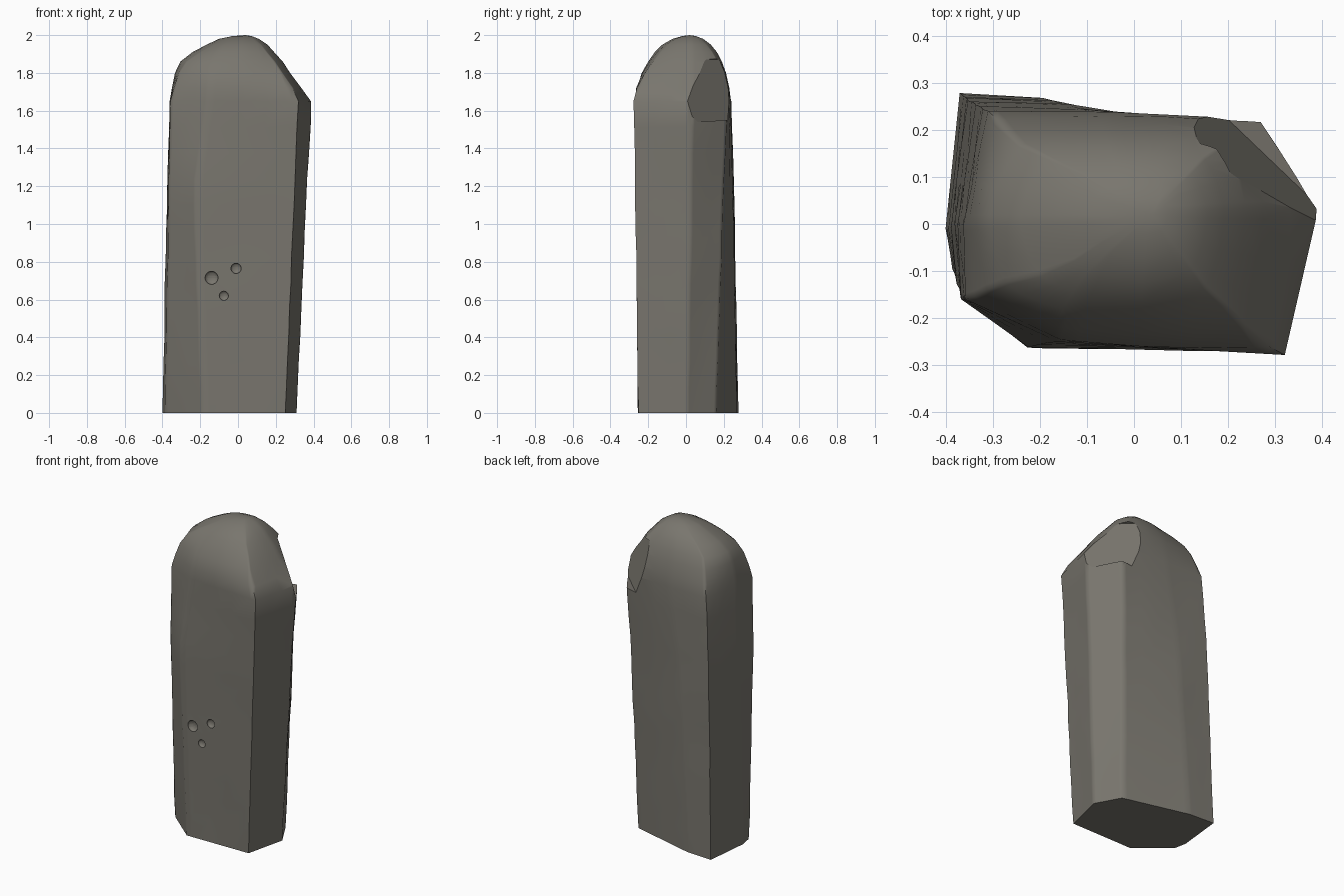
import bpy
import bmesh
import math
from mathutils import Vector, noise

cube = bpy.data.objects.get("Cube")
if cube:
    bpy.data.objects.remove(cube, do_unlink=True)

stone_grey = bpy.data.materials.new("stone grey")
stone_grey.use_nodes = True
colour = (0.19, 0.18, 0.155, 1)
stone_grey.diffuse_color = colour
stone_grey.node_tree.nodes["Principled BSDF"].inputs["Base Color"].default_value = colour

# Cross-sections of the shaft, counter-clockwise from the front right corner
BASE = [(.25, -.25), (.31, .005), (.225, .16), (-.2, .268), (-.37, .278),
        (-.4, -.01), (-.385, -.085), (-.185, -.255)]
MIDDLE = [(.3, -.27), (.365, .025), (.255, .2), (-.12, .247), (-.34, .255),
          (-.374, 0), (-.366, -.16), (-.23, -.262)]
SHOULDER = [(.32, -.278), (.392, .035), (.272, .222), (-.05, .238), (-.31, .24),
            (-.362, 0), (-.358, -.16), (-.16, -.25)]
MIDDLE_Z, SHOULDER_Z = 1.2, 1.65

# Rounded top: height, then remaining reach to the left, right, front and back
APEX = Vector((.04, .02, 2))
DOME = [(1.72, .97, .84, .98, .96), (1.8, .93, .67, .87, .88),
        (1.86, .86, .56, .75, .78), (1.91, .7, .43, .63, .66),
        (1.95, .51, .33, .49, .51), (1.98, .35, .2, .31, .33),
        (1.995, .17, .09, .14, .16)]


def outline(corners):
    """Add points along each side, close to its ends so that corners stay crisp."""
    points = []
    for i, corner in enumerate(corners):
        a, b = Vector(corner), Vector(corners[(i + 1) % len(corners)])
        points += [a.lerp(b, t) for t in (0, .08, .36, .64, .92)]
    return points


def shaft_section(z):
    low, high, t = BASE, MIDDLE, z / MIDDLE_Z
    if z > MIDDLE_Z:
        low, high, t = MIDDLE, SHOULDER, (z - MIDDLE_Z) / (SHOULDER_Z - MIDDLE_Z)
    return [Vector(a).lerp(Vector(b), t) for a, b in zip(low, high)]


def draw_in(u, limit):
    """Half scale and half clip a coordinate, as a share of the limit."""
    clipped = max(-limit, min(limit, u))
    return (u * limit + clipped) / 2 / limit


def dome_ring(shoulder, row, rounding):
    """Draw the shoulder outline in towards the apex and round its corners."""
    z, left, right, front, back = row
    xs = [p.x - APEX.x for p in shoulder]
    ys = [p.y - APEX.y for p in shoulder]
    ring = []
    for x, y in zip(xs, ys):
        reach_x, limit_x = (max(xs), right) if x > 0 else (-min(xs), left)
        reach_y, limit_y = (max(ys), back) if y > 0 else (-min(ys), front)
        u, v = draw_in(x / reach_x, limit_x), draw_in(y / reach_y, limit_y)
        k = 1 + rounding * (1 / math.hypot(u, v) - 1)
        ring.append(Vector((APEX.x + u * k * limit_x * reach_x,
                            APEX.y + v * k * limit_y * reach_y, z)))
    return ring


# Stone body: loft through all the rings
rings = []
levels = 12
for i in range(levels + 1):
    z = SHOULDER_Z * i / levels
    rings.append([p.to_3d() + Vector((0, 0, z)) for p in outline(shaft_section(z))])
shoulder = rings[-1]
for i, row in enumerate(DOME):
    rings.append(dome_ring(shoulder, row, min(1, (i + 1) / 6)))

bm = bmesh.new()
loops = []
for level, ring in enumerate(rings):
    loop = []
    for p in ring:
        # Slight unevenness of the worked surface
        wobble = noise.noise_vector(p * 5) * (.005 if 0 < level < levels else 0)
        loop.append(bm.verts.new(p + Vector((wobble.x, wobble.y, 0))))
    loops.append(loop)
count = len(loops[0])
for low, high in zip(loops, loops[1:]):
    for i in range(count):
        j = (i + 1) % count
        bm.faces.new((low[i], low[j], high[j], high[i]))
bm.faces.new(loops[0][::-1])
tip = bm.verts.new(APEX)
for i in range(count):
    bm.faces.new((loops[-1][i], loops[-1][(i + 1) % count], tip))
bmesh.ops.recalc_face_normals(bm, faces=bm.faces)
mesh = bpy.data.meshes.new("standing_stone")
bm.to_mesh(mesh)
bm.free()
mesh.materials.append(stone_grey)
stone = bpy.data.objects.new("standing_stone", mesh)
bpy.context.collection.objects.link(stone)
bpy.ops.object.select_all(action="DESELECT")
stone.select_set(True)
bpy.context.view_layer.objects.active = stone
bpy.ops.object.shade_smooth_by_angle(angle=math.radians(62))


def cut(cutter, name):
    """Subtract a flat-shaded helper shape from the stone, then discard it."""
    cutter.name = name
    cutter.data.materials.append(stone_grey)
    cutter.hide_render = True
    modifier = stone.modifiers.new(name, "BOOLEAN")
    modifier.operation = "DIFFERENCE"
    modifier.solver = "EXACT"
    modifier.object = cutter
    bpy.context.view_layer.objects.active = stone
    bpy.ops.object.modifier_apply(modifier=name)
    bpy.data.objects.remove(cutter, do_unlink=True)


# Chip broken from the upper back corner, its floor square to its wall
turn = Vector((.67, .7, .23)).to_track_quat("Z", "Y")
floor_point = Vector((.253, .171, 1.54))
bpy.ops.mesh.primitive_cube_add(
    size=1, location=floor_point + turn @ Vector((0, .17, .1)))
chip = bpy.context.object
chip.rotation_mode = "QUATERNION"
chip.rotation_quaternion = turn
chip.scale = (.6, .34, .2)
bpy.context.view_layer.update()
cut(chip, "corner_chip_cutter")

# Three small shallow pits in the front face
for x, z, radius in ((-.14, .715, .035), (-.01, .765, .028), (-.075, .62, .025)):
    bpy.ops.mesh.primitive_uv_sphere_add(segments=20, ring_count=12, radius=radius,
                                         location=(x, -.257, z), scale=(1, .6, 1))
    cut(bpy.context.object, "pit_cutter")
